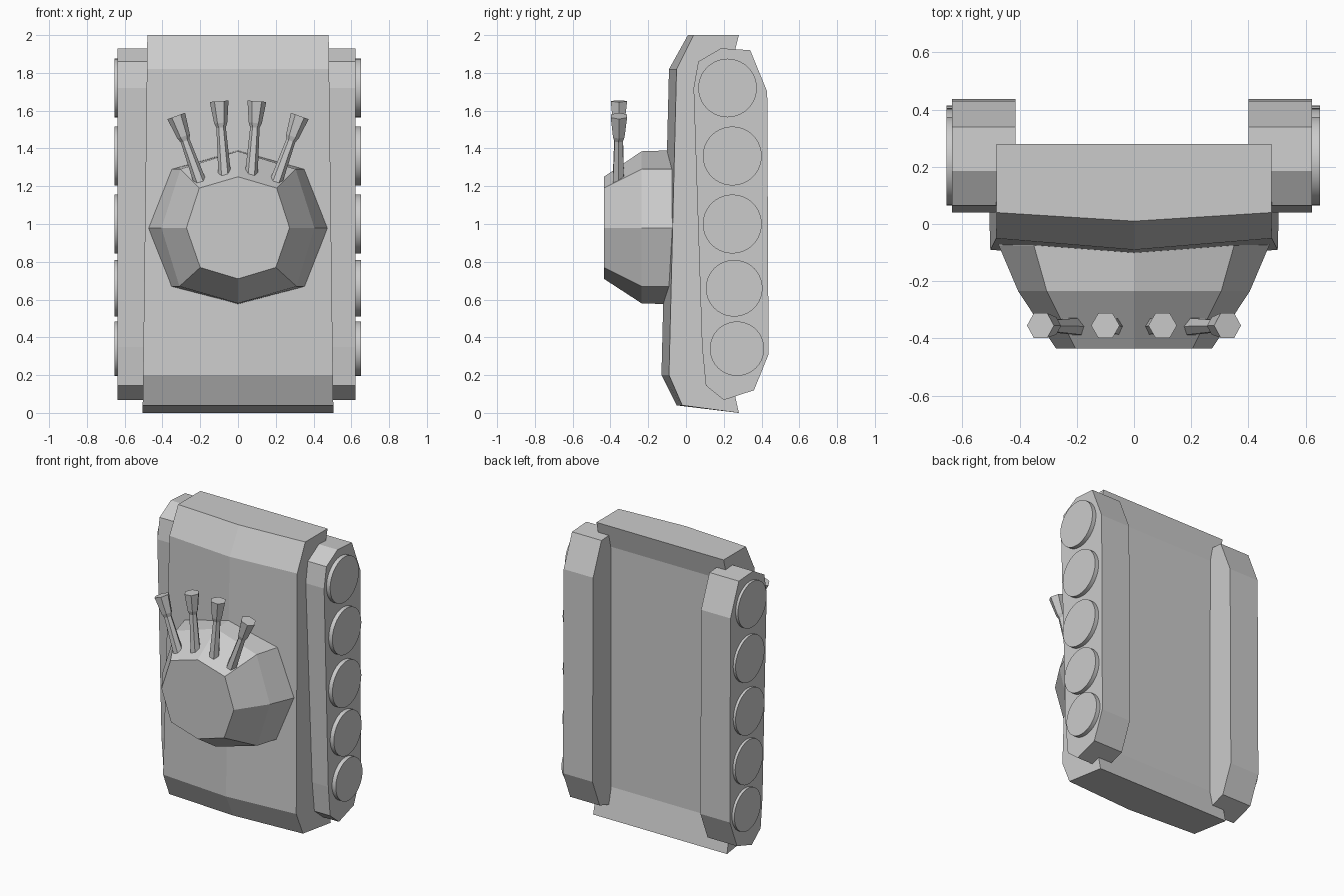
import bpy, bmesh, math
from mathutils import Vector

if "Cube" in bpy.data.objects:
    bpy.data.objects.remove(bpy.data.objects["Cube"], do_unlink=True)

GREY = 0.6
paint = bpy.data.materials.new("plain grey")
paint.diffuse_color = (GREY, GREY, GREY, 1)
paint.use_nodes = True
paint.node_tree.nodes["Principled BSDF"].inputs["Base Color"].default_value = (GREY, GREY, GREY, 1)


def loft(name, rings):
    """Join equal-length rings of points into a capped solid."""
    bm = bmesh.new()
    loops = [[bm.verts.new(p) for p in ring] for ring in rings]
    for a, b in zip(loops, loops[1:]):
        n = len(a)
        for i in range(n):
            j = (i + 1) % n
            bm.faces.new((a[i], a[j], b[j], b[i]))
    bm.faces.new(loops[0])
    bm.faces.new(loops[-1])
    bmesh.ops.recalc_face_normals(bm, faces=bm.faces)
    mesh = bpy.data.meshes.new(name)
    bm.to_mesh(mesh)
    bm.free()
    mesh.materials.append(paint)
    obj = bpy.data.objects.new(name, mesh)
    bpy.context.collection.objects.link(obj)
    return obj


# Hull: side profile (y, z, bulge at the centre line), a little wider at the bottom
hull = [(0.28, 2.0, 0), (0.04, 2.0, 0.03), (-0.05, 1.82, 0.04), (-0.09, 0.2, 0.04),
        (-0.02, 0.04, 0.03), (0.28, 0.0, 0), (0.235, 0.2, 0), (0.24, 1.84, 0)]
loft("hull", [[(s * (0.505 - 0.0125 * z), y - (b if s == 0 else 0), z) for y, z, b in hull]
              for s in (-1, 0, 1)])

# Tracks and road wheels on both sides
track = [(0.185, 1.93), (0.34, 1.92), (0.43, 1.7), (0.437, 0.31), (0.36, 0.12),
         (0.2, 0.068), (0.105, 0.145), (0.085, 0.35), (0.04, 1.72), (0.065, 1.86)]
wheels = [(0.22, 1.72, 0.155), (0.245, 1.36, 0.156), (0.245, 1.0, 0.156),
          (0.255, 0.66, 0.15), (0.27, 0.34, 0.144)]
for side, inner, outer, rim in (("left", 0.4, 0.622, 0.65), ("right", -0.415, -0.637, -0.655)):
    loft(side + "_track", [[(x, y, z) for y, z in track] for x in (inner, outer)])
    for k, (cy, cz, r) in enumerate(wheels):
        circle = [(cy + r * math.cos(t * math.tau / 40), cz + r * math.sin(t * math.tau / 40))
                  for t in range(40)]
        wheel = loft(f"{side}_wheel_{k + 1}", [[(x, y, z) for y, z in circle]
                                             for x in (outer * 0.95, rim)])
        bpy.ops.object.select_all(action='DESELECT')
        wheel.select_set(True)
        bpy.context.view_layer.objects.active = wheel
        bpy.ops.object.shade_smooth_by_angle(angle=math.radians(30))


# Turret: eight-sided rings given by half outlines from top to bottom
def octagon(y, half):
    right = [(x, y, z) for x, z in half]
    return right + [(-x, y, z) for x, z in half[-2:0:-1]]


base = [(0, 1.39), (0.35, 1.29), (0.473, 0.978), (0.357, 0.67), (0, 0.575)]
middle = [(0, 1.385), (0.305, 1.29), (0.405, 0.978), (0.31, 0.67), (0, 0.58)]
cap = [(0, 1.25), (0.205, 1.19), (0.273, 0.98), (0.2, 0.77), (0, 0.71)]
loft("turret", [octagon(-0.05, base), octagon(-0.075, base),
                octagon(-0.235, middle), octagon(-0.435, cap)])

# Gun barrels: six-sided rods with flared muzzles, mirrored in pairs
barrels = [("inner", (0.07, 1.255), (0.1, 1.65)), ("outer", (0.2, 1.22), (0.327, 1.572))]
for label, (x0, z0), (x1, z1) in barrels:
    for side, s in (("left", 1), ("right", -1)):
        start, end = Vector((s * x0, -0.358, z0)), Vector((s * x1, -0.355, z1))
        length = (end - start).length
        along = (end - start).normalized()
        across = Vector((along.z, 0, -along.x))
        rings = []
        for d, r in ((0, 0.034), (length - 0.14, 0.025), (length - 0.115, 0.035),
                     (length, 0.05)):
            rings.append([start + along * d + across * (r * math.cos(k * math.pi / 3))
                          + Vector((0, r * math.sin(k * math.pi / 3), 0)) for k in range(6)])
        loft(f"{side}_{label}_barrel", rings)
